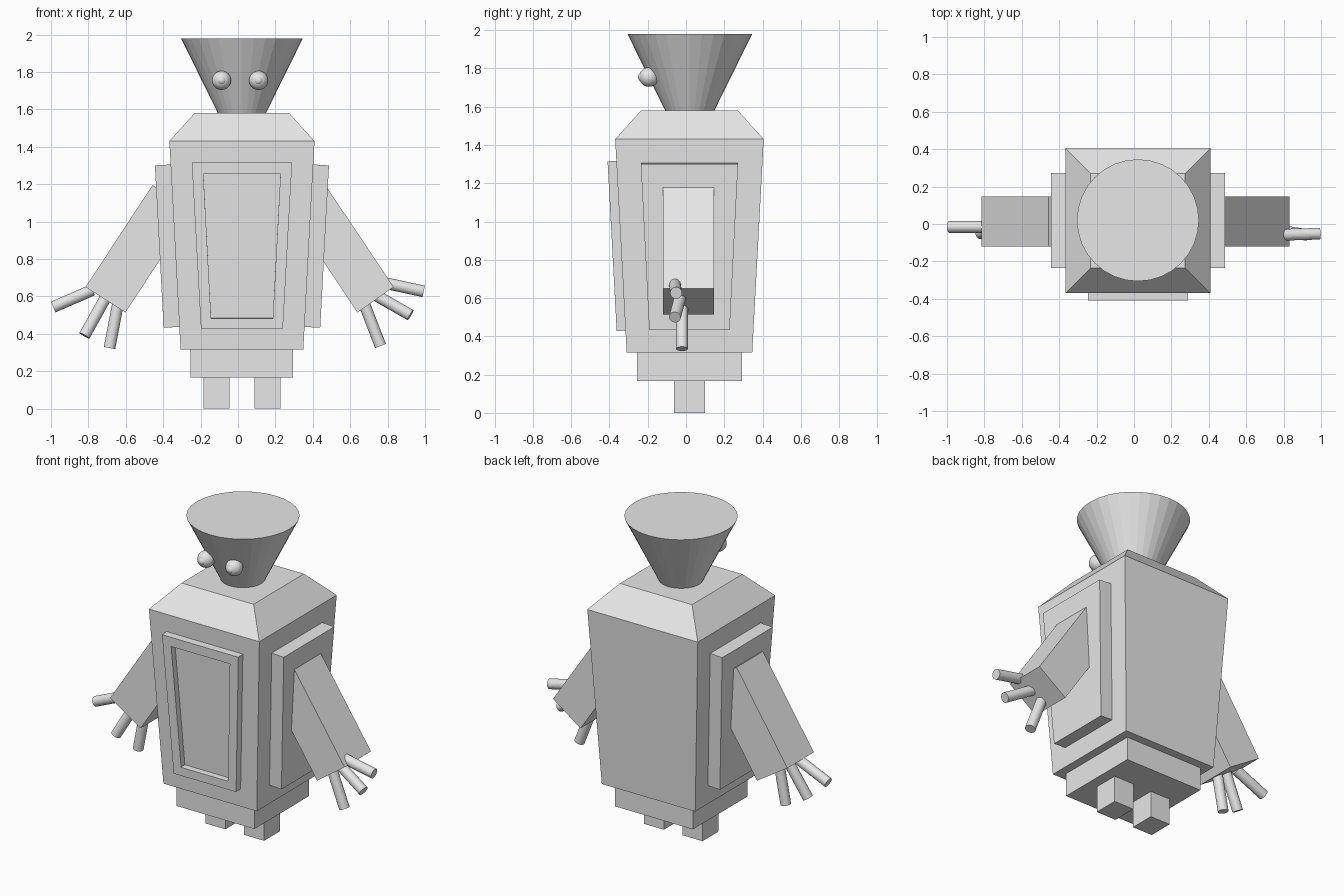
import bpy, bmesh
from mathutils import Vector

if "Cube" in bpy.data.objects:
    bpy.data.objects.remove(bpy.data.objects["Cube"])

grey = bpy.data.materials.new("light grey")
grey.diffuse_color = (0.8, 0.8, 0.8, 1)
grey.use_nodes = True
grey.node_tree.nodes["Principled BSDF"].inputs["Base Color"].default_value = grey.diffuse_color
CX, CY = 0.021, 0.018          # body axis


def finish(name, bm):
    bmesh.ops.recalc_face_normals(bm, faces=bm.faces)
    me = bpy.data.meshes.new(name)
    bm.to_mesh(me)
    bm.free()
    me.materials.append(grey)
    ob = bpy.data.objects.new(name, me)
    bpy.context.collection.objects.link(ob)
    return ob


def loft(name, rings):
    """Skin successive point rings and cap both ends."""
    bm = bmesh.new()
    vs = [[bm.verts.new(p) for p in r] for r in rings]
    n = len(rings[0])
    for a, b in zip(vs, vs[1:]):
        for i in range(n):
            j = (i + 1) % n
            bm.faces.new((a[i], a[j], b[j], b[i]))
    bm.faces.new(vs[0])
    bm.faces.new(vs[-1])
    return finish(name, bm)


def rect(cx, cy, hx, hy, z):
    return [(cx - hx, cy - hy, z), (cx + hx, cy - hy, z),
            (cx + hx, cy + hy, z), (cx - hx, cy + hy, z)]


def rod(name, a, b, r1, r2):
    a, b = Vector(a), Vector(b)
    bm = bmesh.new()
    bmesh.ops.create_cone(bm, cap_ends=True, segments=32, radius1=r1, radius2=r2,
                          depth=(b - a).length)
    ob = finish(name, bm)
    ob.rotation_mode = 'QUATERNION'
    ob.rotation_quaternion = (b - a).to_track_quat('Z', 'Y')
    ob.location = (a + b) / 2
    return ob


def body_half(z):
    return 0.328 + (z - 0.315) / 1.115 * 0.06


def panel_ring(d, t, z0, z1, h0, h1, out):
    """Trapezoid lying parallel to a sloping body side, at a distance out from it."""
    ring = []
    for z, u in ((z0, -h0), (z0, h0), (z1, h1), (z1, -h1)):
        p = Vector((CX, CY, z - out * 0.054)) + d * (body_half(z) + out) + t * u
        ring.append(p)
    return ring


# Body with sloping shoulders, hip block, feet
loft("body", [rect(CX, CY, h, h, z) for h, z in ((0.328, 0.315), (0.388, 1.43), (0.253, 1.58))])
loft("hip_block", [rect(CX, CY, 0.274, 0.274, z) for z in (0.167, 0.315)])
for side, s in (("left", -1), ("right", 1)):
    loft(side + "_foot", [rect(CX + s * 0.136, CY, 0.07, 0.08, z) for z in (0, 0.167)])

# Recessed front panel
d, t = Vector((0, -1, 0)), Vector((1, 0, 0))
outer, inner = (0.43, 1.317, 0.219, 0.268), (0.485, 1.257, 0.165, 0.206)
loft("front_panel", [panel_ring(d, t, *outer, -0.01), panel_ring(d, t, *outer, 0.046),
                     panel_ring(d, t, *inner, 0.046), panel_ring(d, t, *inner, 0.008)])

# Side panels
for side, s in (("left", -1), ("right", 1)):
    d, t = Vector((s, 0, 0)), Vector((0, 1, 0))
    loft(side + "_side_panel", [panel_ring(d, t, 0.437, 1.305, 0.21, 0.254, o)
                                for o in (-0.01, 0.084)])

# Arms: x, z outline extruded in depth
arms = {"right": [(0.464, 1.2), (0.832, 0.65), (0.639, 0.514), (0.271, 1.064)],
        "left": [(-0.457, 1.195), (-0.815, 0.65), (-0.602, 0.514), (-0.244, 1.059)]}
for side, pts in arms.items():
    loft(side + "_arm", [[(x, y, z) for x, z in pts] for y in (-0.119, 0.146)])

# Fingers
fingers = {
    "right": [((0.783, -0.058, 0.672), (0.992, -0.052, 0.627)),
              ((0.740, -0.030, 0.604), (0.922, -0.058, 0.500)),
              ((0.671, -0.021, 0.570), (0.762, -0.021, 0.335))],
    "left": [((-0.778, -0.016, 0.634), (-0.988, -0.016, 0.543)),
             ((-0.703, -0.020, 0.602), (-0.821, -0.050, 0.390)),
             ((-0.639, -0.020, 0.575), (-0.687, -0.020, 0.324))]}
for side, rods in fingers.items():
    for i, (a, b) in enumerate(rods):
        rod(f"{side}_finger_{i + 1}", a, b, 0.031, 0.031)

# Flared head
rod("head", (CX, CY + 0.002, 1.575), (CX, CY + 0.002, 1.98), 0.126, 0.326)

# Eyes and pupils, poles facing forward
for side, x in (("left", -0.088), ("right", 0.11)):
    for part, y, r in (("eye", -0.194, 0.051), ("pupil", -0.226, 0.025)):
        bm = bmesh.new()
        bmesh.ops.create_uvsphere(bm, u_segments=32, v_segments=16, radius=r)
        ob = finish(f"{side}_{part}", bm)
        ob.rotation_euler.x = 1.5708
        ob.location = (x, y, 1.755)
